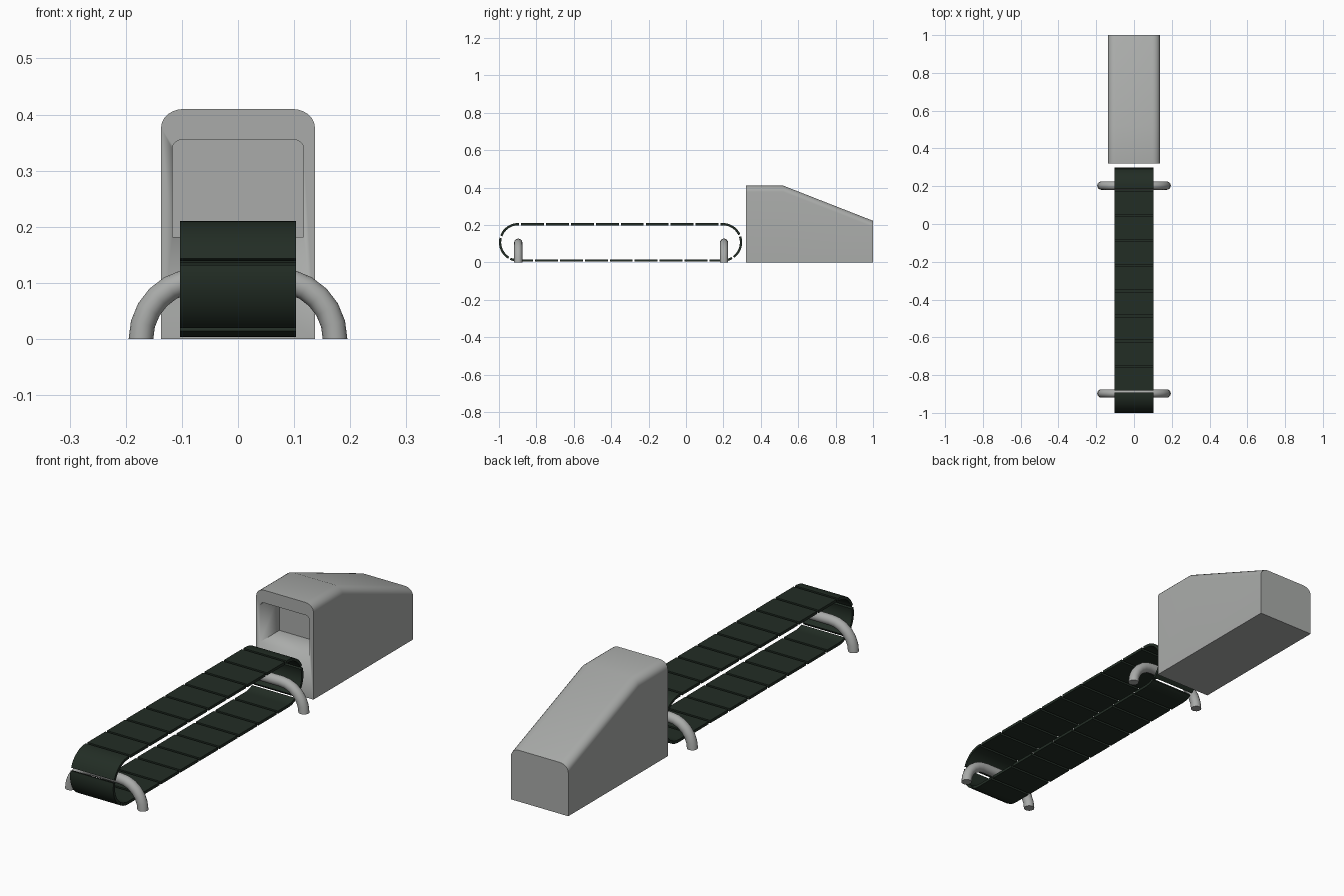
import bpy, bmesh, math
from mathutils import Vector

if "Cube" in bpy.data.objects:
    bpy.data.objects.remove(bpy.data.objects["Cube"])


def material(name, rgb):
    m = bpy.data.materials.new(name)
    m.diffuse_color = (*rgb, 1)
    m.use_nodes = True
    m.node_tree.nodes["Principled BSDF"].inputs["Base Color"].default_value = m.diffuse_color
    return m


GREY = material("light grey metal", (0.40, 0.41, 0.40))
GREEN = material("dark green belt", (0.016, 0.026, 0.018))


def finish(bm, name, mat, angle=40):
    bmesh.ops.recalc_face_normals(bm, faces=bm.faces)
    me = bpy.data.meshes.new(name)
    bm.to_mesh(me)
    bm.free()
    ob = bpy.data.objects.new(name, me)
    bpy.context.collection.objects.link(ob)
    me.materials.append(mat)
    bpy.ops.object.select_all(action='DESELECT')
    ob.select_set(True)
    bpy.context.view_layer.objects.active = ob
    bpy.ops.object.shade_smooth_by_angle(angle=math.radians(angle))
    return ob


def loft(bm, rings):
    """Skin a list of closed point rings and cap both ends."""
    vs = [[bm.verts.new(p) for p in r] for r in rings]
    n = len(vs[0])
    for a, b in zip(vs, vs[1:]):
        for i in range(n):
            bm.faces.new((a[i], a[(i + 1) % n], b[(i + 1) % n], b[i]))
    bm.faces.new(vs[0])
    bm.faces.new(vs[-1])


def arch(hw, z0, z1, rx, rz, n=6):
    """Rectangle outline in x/z with rounded top corners."""
    pts = [(-hw, z0), (hw, z0)]
    for sx in (1, -1):
        for i in range(n + 1):
            t = math.pi / 2 * (i if sx > 0 else n - i) / n
            pts.append((sx * (hw - rx + rx * math.cos(t)), z1 - rz + rz * math.sin(t)))
    return pts


# Housing: flat top, then a slope down to the back
bm = bmesh.new()
loft(bm, [[(x, y, z) for x, z in arch(0.137, 0, top, 0.04, 0.033)]
          for y, top in ((0.32, 0.41), (0.52, 0.41), (1.0, 0.222))])
housing = finish(bm, "housing", GREY, 25)

# Opening cut into the front of the housing
bm = bmesh.new()
loft(bm, [[(x, y, z) for x, z in arch(0.117, 0.182, 0.355, 0.016, 0.016, 4)]
          for y in (0.25, 0.45)])
cutter = finish(bm, "opening_cutter", GREY)
cutter.hide_render = True
cut = housing.modifiers.new("opening", 'BOOLEAN')
cut.operation, cut.object, cut.solver = 'DIFFERENCE', cutter, 'EXACT'
bpy.context.view_layer.objects.active = housing
bpy.ops.object.modifier_apply(modifier="opening")
bpy.data.objects.remove(cutter)

# Belt: thin panels spaced along a stadium-shaped path
R, THICK, HALF_W, ZC = 0.097, 0.012, 0.103, 0.107
Y0, Y1 = -0.897, 0.197
L, ARC = Y1 - Y0, math.pi * R
TOTAL = 2 * (L + ARC)


def belt_point(s):
    """Point and outward normal on the path, starting at the top rear."""
    s %= TOTAL
    if s < L:
        return Vector((0, Y1 - s, ZC + R)), Vector((0, 0, 1))
    s -= L
    if s < ARC:
        n = Vector((0, -math.sin(s / R), math.cos(s / R)))
        return Vector((0, Y0, ZC)) + n * R, n
    s -= ARC
    if s < L:
        return Vector((0, Y0 + s, ZC - R)), Vector((0, 0, -1))
    s -= L
    n = Vector((0, math.sin(s / R), -math.cos(s / R)))
    return Vector((0, Y1, ZC)) + n * R, n


COUNT, GAP, START = 21, 0.011, 0.018
PITCH = TOTAL / COUNT
bm = bmesh.new()
for k in range(COUNT):
    rings = []
    for i in range(13):
        p, n = belt_point(START + k * PITCH + GAP / 2 + (PITCH - GAP) * i / 12)
        rings.append([p + n * (h * THICK / 2) + Vector((x * HALF_W, 0, 0))
                      for x, h in ((-1, -1), (1, -1), (1, 1), (-1, 1))])
    loft(bm, rings)
finish(bm, "conveyor_belt", GREEN)

# Legs: bent tubes passing through the belt loop
TUBE, BEND, CX, N = 0.022, 0.105, 0.068, 6
for name, y in (("front_leg", -0.897), ("rear_leg", 0.203)):
    angles = [math.pi / 2 * i / N for i in range(N + 1)]
    path = [(CX + BEND * math.cos(a), BEND * math.sin(a), a) for a in angles]
    path += [(-x, z, math.pi - a) for x, z, a in reversed(path)]
    rings = []
    for x, z, a in path:
        rings.append([(x + TUBE * math.cos(t) * math.cos(a), y + TUBE * math.sin(t),
                       z + TUBE * math.cos(t) * math.sin(a))
                      for t in (2 * math.pi * j / 16 for j in range(16))])
    bm = bmesh.new()
    loft(bm, rings)
    finish(bm, name, GREY)
